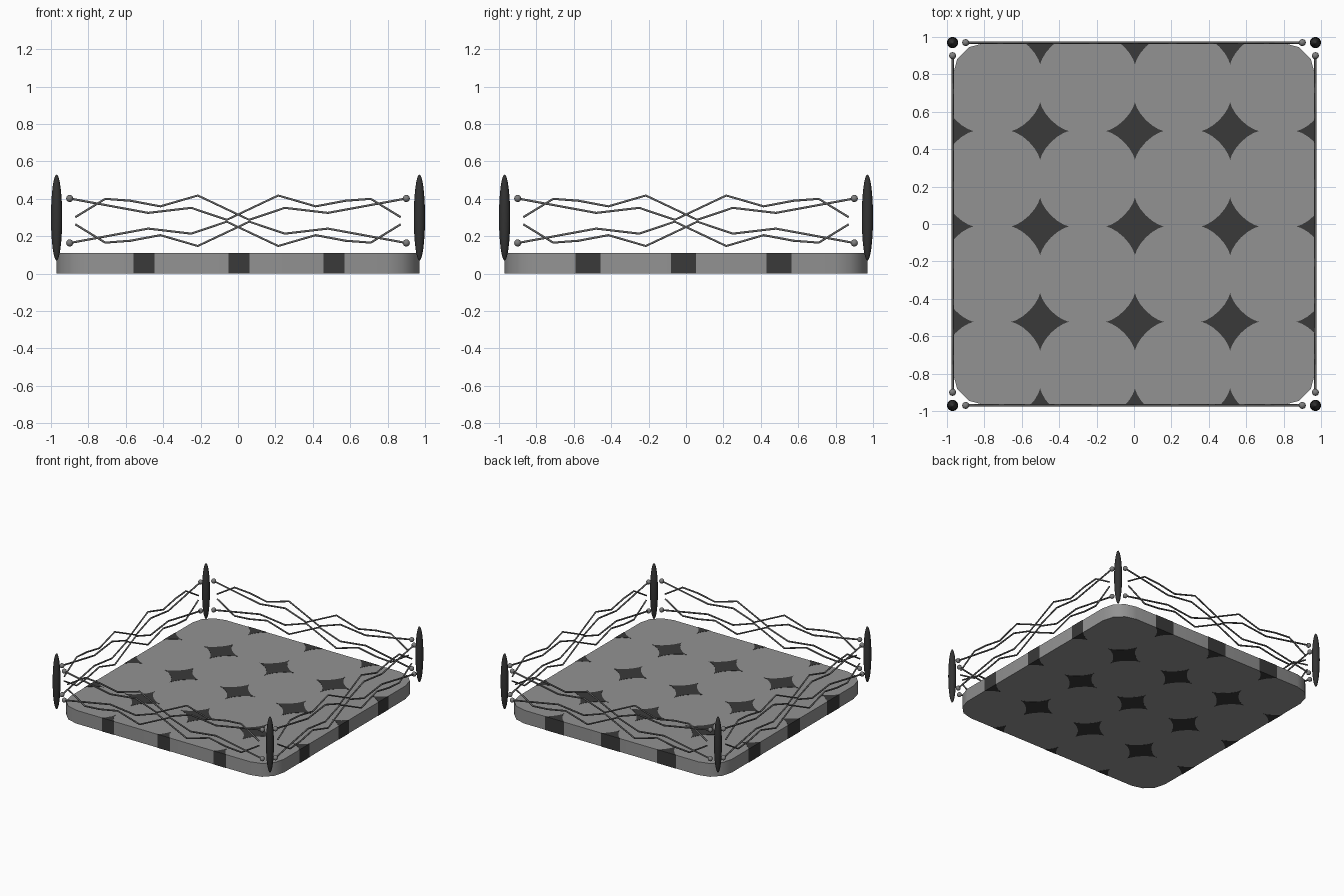
import bpy, bmesh, math
from mathutils import Vector

if "Cube" in bpy.data.objects:
    bpy.data.objects.remove(bpy.data.objects["Cube"])


def material(name, v):
    m = bpy.data.materials.new(name)
    m.diffuse_color = (v, v, v, 1)
    m.use_nodes = True
    m.node_tree.nodes["Principled BSDF"].inputs["Base Color"].default_value = m.diffuse_color
    return m


GREY = material("floor grey", 0.29)
DARK = material("star charcoal", 0.041)
ROPE = material("rope grey", 0.13)
BALL = material("ball grey", 0.21)
POST = material("post black", 0.033)
HALF = 0.97


def add_object(name, bm, mat, smooth=False):
    bmesh.ops.recalc_face_normals(bm, faces=bm.faces)
    me = bpy.data.meshes.new(name)
    bm.to_mesh(me)
    bm.free()
    ob = bpy.data.objects.new(name, me)
    bpy.context.collection.objects.link(ob)
    me.materials.append(mat)
    if smooth:
        bpy.ops.object.select_all(action='DESELECT')
        ob.select_set(True)
        bpy.context.view_layer.objects.active = ob
        bpy.ops.object.shade_smooth_by_angle(angle=math.radians(40))
    return ob


def prism(name, outline, z0, z1, mat, clip=None, smooth=False):
    bm = bmesh.new()
    bm.faces.new([bm.verts.new((x, y, z0)) for x, y in outline])
    if clip:
        for n in ((1, 0, 0), (-1, 0, 0), (0, 1, 0), (0, -1, 0)):
            bmesh.ops.bisect_plane(bm, geom=bm.verts[:] + bm.edges[:] + bm.faces[:],
                                   plane_co=Vector(n) * clip, plane_no=n, clear_outer=True)
    ext = bmesh.ops.extrude_face_region(bm, geom=bm.faces[:])
    verts = [g for g in ext["geom"] if isinstance(g, bmesh.types.BMVert)]
    bmesh.ops.translate(bm, verts=verts, vec=(0, 0, z1 - z0))
    return add_object(name, bm, mat, smooth)


# Floor slab with rounded corners
R = 0.18
corners = []
for i, (sx, sy) in enumerate(((1, 1), (-1, 1), (-1, -1), (1, -1))):
    for k in range(4):
        a = math.radians(90 * i + 30 * k)
        corners.append((sx * (HALF - R) + R * math.cos(a), sy * (HALF - R) + R * math.sin(a)))
prism("floor_slab", corners, 0.001, 0.11, GREY, smooth=True)


# Four-pointed stars running through the slab, also showing as side stripes
def star(cx, cy, a=0.157, p=2.85, n=32):
    pts = []
    for i in range(n):
        c, s = math.cos(2 * math.pi * i / n), math.sin(2 * math.pi * i / n)
        pts.append((cx + a * math.copysign(abs(c) ** p, c), cy + a * math.copysign(abs(s) ** p, s)))
    return pts


for cx in (-1.012, -0.502, 0.005, 0.514, 1.023):
    for cy in (-1.033, -0.523, -0.013, 0.497, 1.007):
        if abs(cx) > 0.9 and abs(cy) > 0.9:
            continue
        prism("floor_star", star(cx, cy), 0.0, 0.1115, DARK, clip=HALF + 0.0015)

# Spindle corner posts
for sx in (-1, 1):
    for sy in (-1, 1):
        bm = bmesh.new()
        bmesh.ops.create_uvsphere(bm, u_segments=16, v_segments=16, radius=1)
        bmesh.ops.scale(bm, verts=bm.verts, vec=(0.03, 0.03, 0.23))
        bmesh.ops.translate(bm, verts=bm.verts, vec=(sx * HALF, sy * HALF, 0.3))
        add_object("corner_post", bm, POST, True)

# Zigzag ropes: one path, mirrored across the side and about mid height
PATH = [(-0.87, 0.302), (-0.71, 0.40), (-0.575, 0.39), (-0.415, 0.36), (-0.215, 0.418),
        (0.06, 0.288), (0.25, 0.352), (0.48, 0.325), (0.9, 0.402)]
MID = 0.283


def place(side, t, z):
    a = side * math.pi / 2
    c, s = round(math.cos(a)), round(math.sin(a))
    return Vector((t * c + HALF * s, t * s - HALF * c, z))


for side in range(4):
    for mx in (1, -1):
        for mz in (1, -1):
            pts = [place(side, mx * t, MID + mz * (z - MID)) for t, z in PATH]
            cu = bpy.data.curves.new("rope", 'CURVE')
            cu.dimensions = '3D'
            cu.bevel_depth = 0.0065
            cu.bevel_resolution = 1
            cu.use_fill_caps = True
            sp = cu.splines.new('POLY')
            sp.points.add(len(pts) - 1)
            for q, co in zip(sp.points, pts):
                q.co = (*co, 1)
            cu.materials.append(ROPE)
            ob = bpy.data.objects.new("rope", cu)
            bpy.context.collection.objects.link(ob)
            bpy.ops.object.select_all(action='DESELECT')
            ob.select_set(True)
            bpy.context.view_layer.objects.active = ob
            bpy.ops.object.convert(target='MESH')
            # Ball on the rope end
            bm = bmesh.new()
            bmesh.ops.create_uvsphere(bm, u_segments=12, v_segments=8, radius=0.019)
            bmesh.ops.translate(bm, verts=bm.verts, vec=pts[-1])
            add_object("rope_ball", bm, BALL, True)
